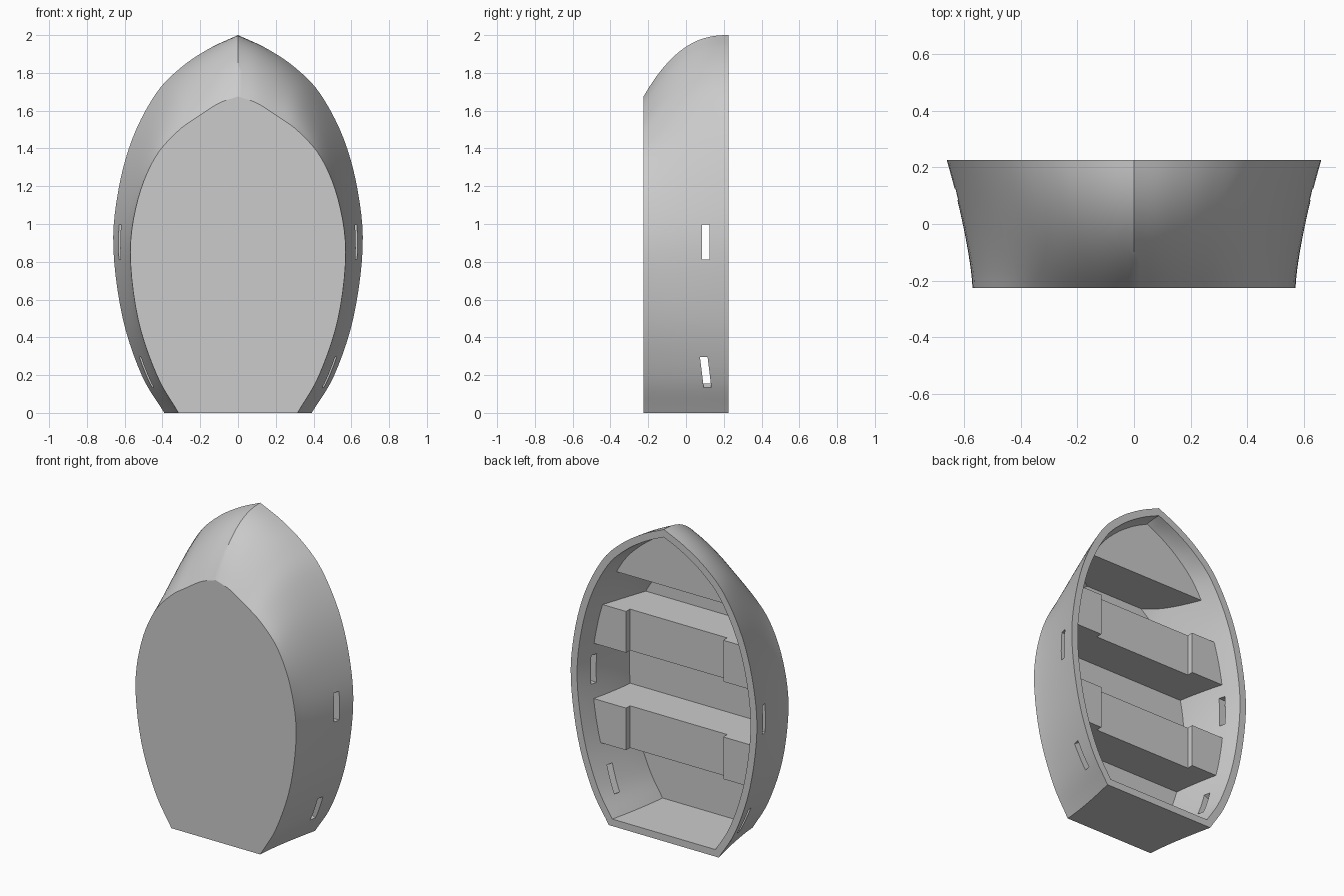
import bpy, bmesh, math
from mathutils import Vector, Matrix

if "Cube" in bpy.data.objects:
    bpy.data.objects.remove(bpy.data.objects["Cube"])

HALF = 0.225      # half of the hull depth in y
WALL = 0.045
# half outlines (x, z), transom to bow, at the rim and at the flat bottom
RIM = [(.39, 0), (.51, .2), (.61, .5), (.66, .87), (.635, 1.17), (.56, 1.45),
       (.435, 1.69), (.3, 1.83), (.15, 1.93), (0, 2)]
BOTTOM = [(.315, 0), (.43, .2), (.53, .5), (.57, .85), (.53, 1.13), (.44, 1.35),
          (.32, 1.49), (.21, 1.57), (.1, 1.64), (0, 1.675)]


def spline(pts, steps=5):
    p = [Vector(q) for q in pts]
    p = [2 * p[0] - p[1]] + p + [2 * p[-1] - p[-2]]
    out = []
    for i in range(1, len(p) - 2):
        a, b, c, d = p[i - 1:i + 3]
        for k in range(steps):
            t = k / steps
            out.append(0.5 * (2 * b + (c - a) * t + (2 * a - 5 * b + 4 * c - d) * t * t
                              + (3 * b - a - 3 * c + d) * t ** 3))
    return out + [p[-2]]


RIM_C, BOTTOM_C = spline(RIM), spline(BOTTOM)


def outline(y, inset):
    """Half outline of the hull at depth y, moved inwards by inset."""
    t = (y + HALF) / (2 * HALF)
    wx, wz = t ** 1.4, 1 - max(0, 1 - t) ** 2.4
    pts = [Vector((b.x + (r.x - b.x) * wx, b.y + (r.y - b.y) * wz))
           for r, b in zip(RIM_C, BOTTOM_C)]
    if not inset:
        return pts
    res = []
    for i, p in enumerate(pts):
        tan = (pts[min(i + 1, len(pts) - 1)] - pts[max(i - 1, 0)]).normalized()
        q = p - inset * Vector((tan.y, -tan.x))
        if i == 0:
            q += tan * (inset - q.y) / tan.y
        res.append(q)
    res[-1] = Vector((0, pts[-1].y - 1.1 * inset))
    return res


def finish(name, bm):
    bmesh.ops.recalc_face_normals(bm, faces=bm.faces)
    me = bpy.data.meshes.new(name)
    bm.to_mesh(me)
    bm.free()
    ob = bpy.data.objects.new(name, me)
    bpy.context.collection.objects.link(ob)
    return ob


def hull_solid(name, inset, y0, y1, levels=14):
    bm = bmesh.new()
    rings = []
    for k in range(levels + 1):
        y = y0 + (y1 - y0) * k / levels
        half = outline(y, inset)
        loop = half + [Vector((-p.x, p.y)) for p in reversed(half[:-1])]
        rings.append([bm.verts.new((p.x, y, p.y)) for p in loop])
    n = len(rings[0])
    for a, b in zip(rings, rings[1:]):
        for i in range(n):
            j = (i + 1) % n
            bm.faces.new((a[i], a[j], b[j], b[i]))
    bm.faces.new(rings[0])
    bm.faces.new(rings[-1])
    return finish(name, bm)


def prism(name, xy, z0, z1):
    bm = bmesh.new()
    f = bm.faces.new([bm.verts.new((x, y, z0)) for x, y in xy])
    ext = bmesh.ops.extrude_face_region(bm, geom=[f])
    bmesh.ops.translate(bm, vec=(0, 0, z1 - z0),
                        verts=[v for v in ext['geom'] if isinstance(v, bmesh.types.BMVert)])
    return finish(name, bm)


def boolean(ob, other, op):
    m = ob.modifiers.new("cut", 'BOOLEAN')
    m.operation, m.solver, m.object = op, 'EXACT', other
    with bpy.context.temp_override(object=ob, active_object=ob, selected_objects=[ob]):
        bpy.ops.object.modifier_apply(modifier=m.name)


# hull shell
hull = hull_solid("hull", 0, -HALF, HALF)
cavity = hull_solid("cavity_cutter", WALL, -HALF + WALL, HALF + 0.04)
boolean(hull, cavity, 'DIFFERENCE')

# slots through both sides: x, y, z centre, length, lean, tilt
slots = []
for x, y, z, length, lean, tilt in [(.62, .105, .905, .185, 0, 0),
                                    (.485, .104, .215, .175, 29, 7)]:
    for s in (1, -1):
        bm = bmesh.new()
        bmesh.ops.create_cube(bm, size=1)
        mat = (Matrix.Translation((s * x, y, z))
               @ Matrix.Rotation(math.radians(tilt), 4, 'X')
               @ Matrix.Rotation(math.radians(s * lean), 4, 'Y')
               @ Matrix.Diagonal((.16, .04, length, 1)))
        bmesh.ops.transform(bm, matrix=mat, verts=bm.verts)
        slots.append(finish("slot_cutter", bm))
for c in slots:
    boolean(hull, c, 'DIFFERENCE')

# benches and bow locker, trimmed to the inside of the hull
trim = hull_solid("trim_helper", WALL - .012, -HALF + WALL - .012, HALF + .04)
bench = [(-.8, -.3), (.8, -.3), (.8, .115), (.345, .115), (.345, .075),
         (-.345, .075), (-.345, .115), (-.8, .115)]
locker = [(-.8, -.3), (.8, -.3), (.8, .12), (-.8, .12)]
for name, xy, z0, z1 in [("rear_bench", bench, .45, .72),
                         ("middle_bench", bench, 1.075, 1.34),
                         ("bow_locker", locker, 1.58, 2.1)]:
    boolean(prism(name, xy, z0, z1), trim, 'INTERSECT')

for helper in [cavity, trim] + slots:
    bpy.data.objects.remove(helper)

# smooth hull with crisp rim and corners
bpy.ops.object.select_all(action='DESELECT')
hull.select_set(True)
bpy.context.view_layer.objects.active = hull
bpy.ops.object.shade_smooth_by_angle(angle=math.radians(30))
